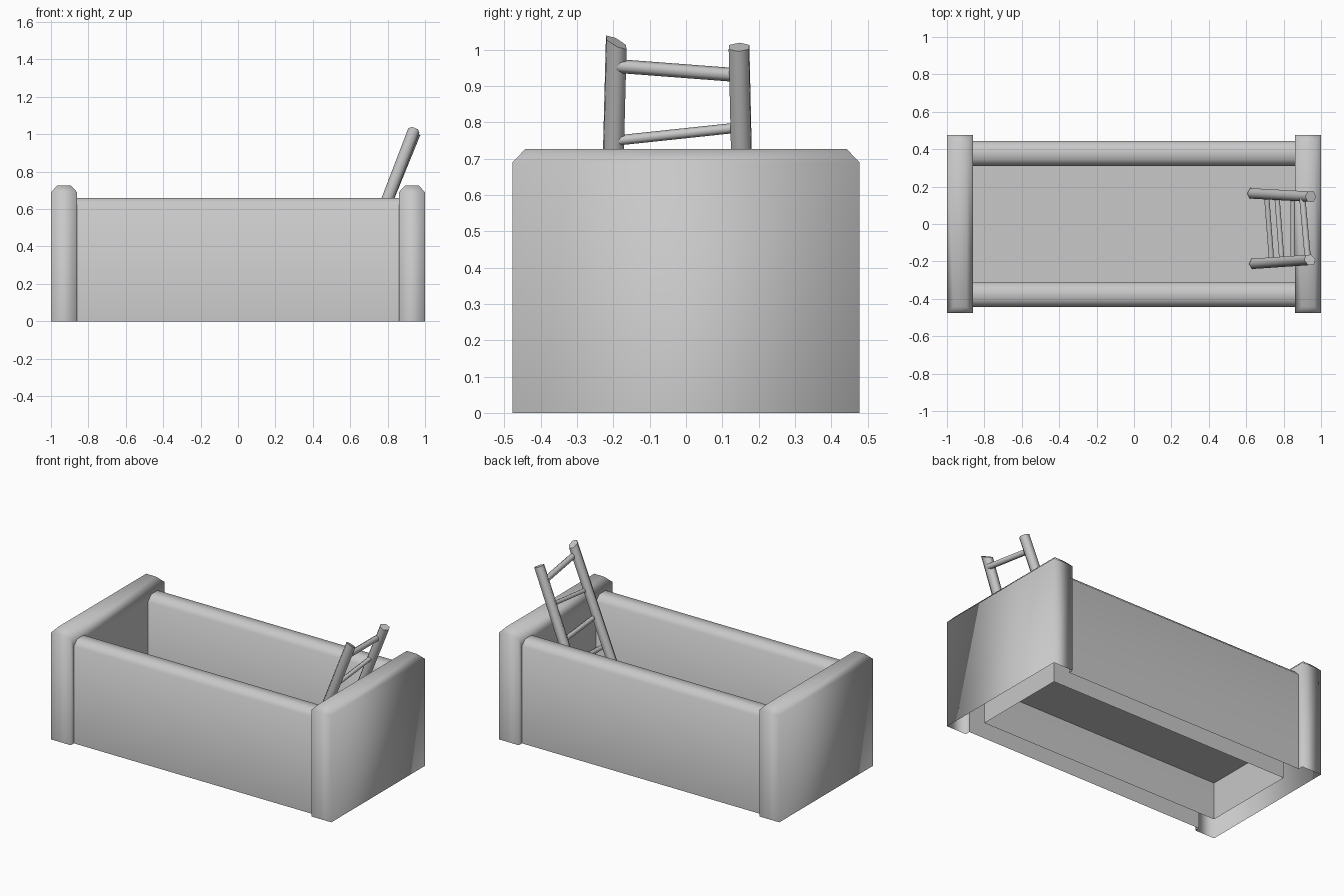
import bpy
import bmesh
from mathutils import Vector

cube = bpy.data.objects.get("Cube")
if cube:
    bpy.data.objects.remove(cube)

grey = bpy.data.materials.new("light grey")
grey.use_nodes = True
colour = (0.58, 0.58, 0.58, 1)
grey.diffuse_color = colour
grey.node_tree.nodes["Principled BSDF"].inputs["Base Color"].default_value = colour

END_IN, HALF_Y = 0.86, 0.477          # end panels
WALL_IN, WALL_OUT = 0.31, 0.445       # long walls
CHAMFER, FLOOR_Z = 0.035, 0.24


def finish(name, bm, smooth=True):
    mesh = bpy.data.meshes.new(name)
    for face in bm.faces:
        face.smooth = smooth
    bm.to_mesh(mesh)
    bm.free()
    mesh.materials.append(grey)
    obj = bpy.data.objects.new(name, mesh)
    bpy.context.collection.objects.link(obj)
    return obj


def ring(bm, x0, x1, y0, y1, z):
    return [bm.verts.new((x, y, z)) for x, y in ((x0, y0), (x1, y0), (x1, y1), (x0, y1))]


def bridge(bm, low, high, skip=()):
    # side order: -y, +x, +y, -x
    for i in range(4):
        if i not in skip:
            j = (i + 1) % 4
            bm.faces.new((low[i], low[j], high[j], high[i]))


# Hollow end panels, open underneath, with chamfered tops
def end_panel(name, side):
    bm = bmesh.new()
    x0, x1 = sorted((side * END_IN, side))
    c = CHAMFER
    base = ring(bm, x0, x1, -HALF_Y, HALF_Y, 0)
    shoulder = ring(bm, x0, x1, -HALF_Y, HALF_Y, 0.69)
    top = ring(bm, x0 + c, x1 - c, -HALF_Y + c, HALF_Y - c, 0.727)
    inner = 3 if side > 0 else 1
    bridge(bm, base, shoulder, (inner,))
    bridge(bm, shoulder, top)
    bm.faces.new(top)
    # inner face, notched where the hollow long walls join
    a, b = inner, (inner + 1) % 4
    notch_top = 0.62
    edge = []
    s = 1 if base[b].co.y > 0 else -1
    for y0, y1 in ((WALL_OUT, WALL_IN), (-WALL_IN, -WALL_OUT)):
        for y, z in ((y0, 0), (y0, notch_top), (y1, notch_top), (y1, 0)):
            edge.append(bm.verts.new((side * END_IN, s * y, z)))
    bm.faces.new([shoulder[b], shoulder[a], base[a]] + edge[::-1] + [base[b]])
    return finish(name, bm)


# Hollow long walls with chamfered tops
def long_wall(name, side):
    bm = bmesh.new()
    y0, y1 = sorted((side * WALL_IN, side * WALL_OUT))
    ends = (1, 3)
    base = ring(bm, -END_IN, END_IN, y0, y1, 0)
    shoulder = ring(bm, -END_IN, END_IN, y0, y1, 0.625)
    top = ring(bm, -END_IN, END_IN, y0 + CHAMFER, y1 - CHAMFER, 0.66)
    bridge(bm, base, shoulder, ends)
    bridge(bm, shoulder, top, ends)
    bm.faces.new(top)
    return finish(name, bm)


end_panel("left_end_panel", 1)
end_panel("right_end_panel", -1)
long_wall("front_wall", -1)
long_wall("back_wall", 1)

# Raised floor
bm = bmesh.new()
bm.faces.new(ring(bm, -END_IN, END_IN, -WALL_IN, WALL_IN, FLOOR_Z))
finish("floor", bm, False)


# Round bar between two points; slant tilts the upper cap towards -y
def bar(name, start, end, radius, sides, slant=0.0):
    start, end = Vector(start), Vector(end)
    axis = end - start
    bm = bmesh.new()
    bmesh.ops.create_cone(bm, cap_ends=True, segments=sides, radius1=radius,
                          radius2=radius, depth=axis.length)
    turn = axis.to_track_quat("Z", "Y")
    for v in bm.verts:
        upper = v.co.z > 0
        v.co = turn @ v.co + (start + end) / 2
        if upper:
            v.co += axis.normalized() * slant * (end.y - v.co.y)
    obj = finish(name, bm)
    bpy.ops.object.select_all(action="DESELECT")
    obj.select_set(True)
    bpy.context.view_layer.objects.active = obj
    bpy.ops.object.shade_smooth_by_angle(angle=1.1)
    return obj


# Crooked ladder leaning on the left end
bar("ladder_front_rail", (0.645, -0.212, 0.25), (0.94, -0.192, 1.02), 0.032, 6, 0.5)
bar("ladder_back_rail", (0.635, 0.163, 0.25), (0.945, 0.146, 1.007), 0.032, 6, 0)

# Each rung: x and z at the front rail, x and z at the back rail, radius
rungs = [
    (0.93, 0.955, 0.90, 0.93, 0.019),
    (0.85, 0.75, 0.85, 0.785, 0.014),
    (0.79, 0.59, 0.765, 0.58, 0.016),
    (0.735, 0.41, 0.71, 0.44, 0.016),
]
for i, (fx, fz, bx, bz, r) in enumerate(rungs):
    bar(f"ladder_rung_{i + 1}", (fx, -0.19, fz), (bx, 0.14, bz), r, 6)
